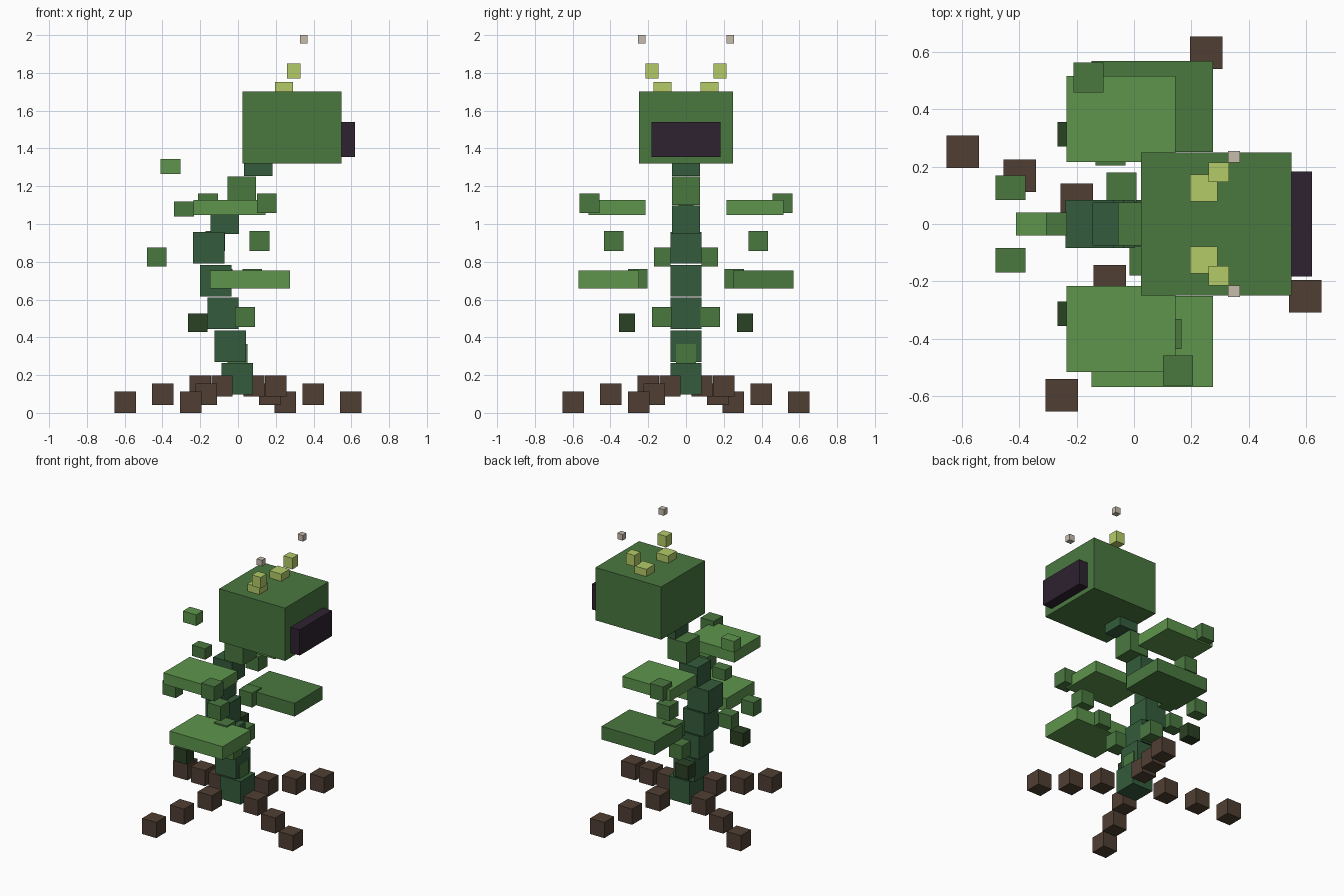
import bpy
from math import cos, sin, pi

cube = bpy.data.objects.get("Cube")
if cube:
    bpy.data.objects.remove(cube, do_unlink=True)


def material(name, hex_code):
    """Flat material from an sRGB hex code, converted to linear."""
    rgb = [int(hex_code[i:i + 2], 16) / 255 for i in (0, 2, 4)]
    lin = [c / 12.92 if c <= 0.04045 else ((c + 0.055) / 1.055) ** 2.4 for c in rgb]
    mat = bpy.data.materials.new(name)
    mat.use_nodes = True
    mat.diffuse_color = (*lin, 1)
    bsdf = next(n for n in mat.node_tree.nodes if n.type == 'BSDF_PRINCIPLED')
    bsdf.inputs["Base Color"].default_value = (*lin, 1)
    return mat


STEM = material("stem green", "345C3C")
LEAF = material("leaf green", "4A7840")
LIGHT = material("light leaf green", "5E954D")
SHADE = material("shade green", "2A4123")
ROOT = material("root brown", "503F33")
MOUTH = material("dark plum", "2E2230")
BUD = material("bud yellow green", "B3CB68")
POLLEN = material("pollen beige", "C6BDAC")


def box(name, center, size, mat):
    bpy.ops.mesh.primitive_cube_add(size=1, location=center)
    obj = bpy.context.object
    obj.name = name
    obj.scale = size
    bpy.ops.object.transform_apply(location=False, rotation=False, scale=True)
    obj.data.materials.append(mat)
    return obj


def pair(name, x, y, z, size, mat):
    """Two boxes mirrored across the y = 0 plane."""
    for side, s in (("left", 1), ("right", -1)):
        box(f"{name}_{side}", (x, s * y, z), size, mat)


def turned_pair(name, x, y, z, size, mat):
    """Two boxes placed half a turn apart around the stem."""
    for side, s in (("left", 1), ("right", -1)):
        box(f"{name}_{side}", (-s * x - 0.003, s * y, z), size, mat)


# Roots: four arms of three blocks, stepping down outwards
for arm in range(4):
    c, s = cos(arm * pi / 2), sin(arm * pi / 2)
    for step in range(3):
        x, y = -0.2 - 0.198 * step, 0.085 + 0.083 * step
        box(f"root_{arm + 1}_{step + 1}",
            (x * c - y * s, x * s + y * c, 0.142 - 0.0425 * step), (0.113,) * 3, ROOT)

# Stem: lower blocks lean back, upper blocks curve forward to the head
for i in range(5):
    box(f"stem_lower_{i + 1}", (-0.004 - 0.0377 * i, 0, 0.18 + 0.1735 * i),
        (0.166,) * 3, STEM)
for i, mat in enumerate((STEM, LEAF, STEM)):
    box(f"stem_upper_{i + 1}", (-0.07 + 0.089 * i, 0, 1.022 + 0.154 * i),
        (0.15,) * 3, mat)

# Head and mouth
box("head", (0.286, 0, 1.511), (0.524, 0.496, 0.38), LEAF)
box("mouth", (0.58, 0, 1.447), (0.08, 0.366, 0.185), MOUTH)

# Antennae: two buds and a floating tip on each side
pair("antenna_base", 0.243, 0.125, 1.727, (0.095, 0.095, 0.052), BUD)
pair("antenna_bud", 0.295, 0.18, 1.811, (0.07, 0.067, 0.08), BUD)
pair("antenna_tip", 0.348, 0.234, 1.978, (0.042, 0.04, 0.044), POLLEN)

# Broad flat leaves
pair("upper_leaf", -0.045, 0.365, 1.088, (0.38, 0.3, 0.08), LIGHT)
for name, y, mat in (("left", 0.409, LEAF), ("right", -0.409, LIGHT)):
    box(f"lower_leaf_{name}", (0.064, y, 0.705), (0.423, 0.318, 0.095), mat)

# Small leaf blocks spiralling up around the stem
SMALL = (0.104,) * 3
box("leaflet_base", (-0.003, 0, 0.312), SMALL, LEAF)
for i in range(4):
    turned_pair(f"leaflet_{i + 1}", 0.04 + 0.0385 * i, 0.128 + 0.1275 * i,
                (0.508, 0.71, 0.91, 1.11)[i], SMALL, LEAF)

# Loose leaflets at the back
pair("back_leaflet_shaded", -0.214, 0.312, 0.476, (0.104, 0.086, 0.098), SHADE)
pair("back_leaflet", -0.43, 0.126, 0.825, (0.103, 0.086, 0.1), LEAF)
box("back_leaflet_middle", (-0.287, 0, 1.08), (0.106, 0.08, 0.078), LEAF)
box("back_leaflet_top", (-0.358, 0, 1.305), (0.106, 0.08, 0.08), LIGHT)
